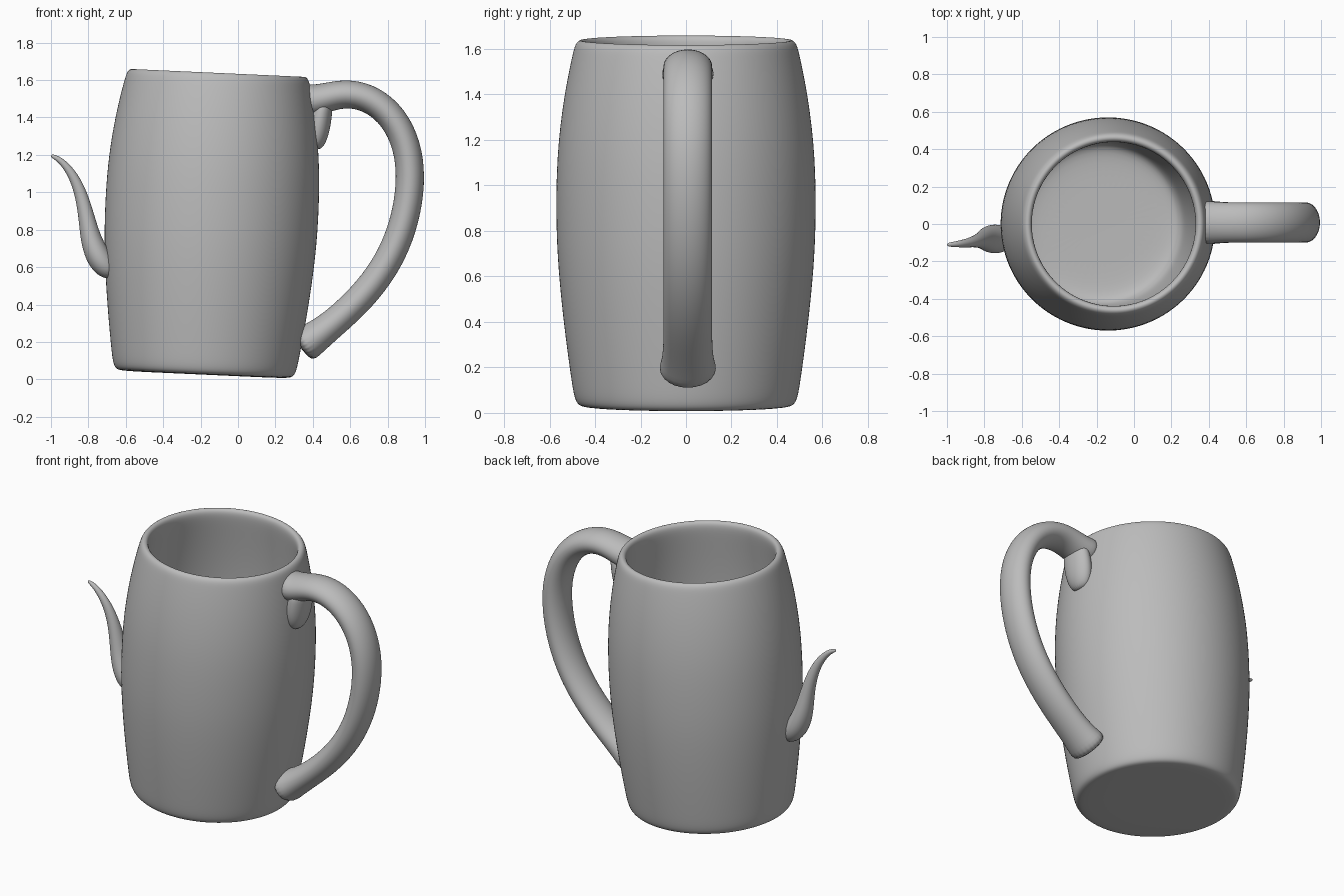
import bpy, bmesh, math
from mathutils import Vector, Matrix

cube = bpy.data.objects.get("Cube")
if cube:
    bpy.data.objects.remove(cube, do_unlink=True)

GREY = (0.5, 0.5, 0.5, 1)
clay = bpy.data.materials.new("grey_clay")
clay.use_nodes = True
clay.diffuse_color = GREY
clay.node_tree.nodes["Principled BSDF"].inputs["Base Color"].default_value = GREY


def loft(name, rings):
    """Skin a list of rings, cap both ends and smooth the result."""
    bm = bmesh.new()
    loops = [[bm.verts.new(p) for p in ring] for ring in rings]
    n = len(loops[0])
    for a, b in zip(loops, loops[1:]):
        for i in range(n):
            j = (i + 1) % n
            bm.faces.new((a[i], a[j], b[j], b[i]))
    bm.faces.new(loops[0])
    bm.faces.new(loops[-1])
    bmesh.ops.recalc_face_normals(bm, faces=bm.faces)
    mesh = bpy.data.meshes.new(name)
    bm.to_mesh(mesh)
    bm.free()
    mesh.shade_smooth()
    mesh.materials.append(clay)
    obj = bpy.data.objects.new(name, mesh)
    bpy.context.collection.objects.link(obj)
    sub = obj.modifiers.new("smooth", 'SUBSURF')
    sub.levels = sub.render_levels = 2
    return obj


def ellipse(center, u, v, sides=24):
    steps = [2 * math.pi * i / sides for i in range(sides)]
    return [center + u * math.cos(t) + v * math.sin(t) for t in steps]


def sweep(name, stations):
    """Oval tube; each station is (x, y, z, half width along y, half thickness)."""
    pts = [Vector(s[:3]) for s in stations]
    rings = []
    for i, (p, s) in enumerate(zip(pts, stations)):
        tangent = (pts[min(i + 1, len(pts) - 1)] - pts[max(i - 1, 0)]).normalized()
        normal = tangent.cross(Vector((0, 1, 0))).normalized()
        side = normal.cross(tangent)
        rings.append(ellipse(p, side * s[3], normal * s[4]))
    return loft(name, rings)


# Barrel-shaped hollow body: outside from the base up, over the rim, down inside
profile = [(0.2, 0), (0.44, 0), (0.475, 0.008), (0.492, 0.04), (0.505, 0.12),
           (0.53, 0.3), (0.553, 0.5), (0.569, 0.7), (0.573, 0.9), (0.568, 1.1),
           (0.55, 1.28), (0.524, 1.44), (0.498, 1.56), (0.487, 1.6),
           (0.468, 1.618), (0.447, 1.612), (0.436, 1.585), (0.446, 1.5),
           (0.472, 1.3), (0.492, 1.05), (0.492, 0.75), (0.475, 0.45),
           (0.45, 0.2), (0.43, 0.12), (0.38, 0.09), (0.2, 0.085)]
body = loft("body", [ellipse(Vector((0, 0, z)), Vector((r, 0, 0)), Vector((0, r, 0)), 48)
                     for r, z in profile])
# The whole body leans slightly toward the handle
body.matrix_world = Matrix.Translation((-0.18, 0, 0.025)) @ Matrix.Rotation(math.radians(2.6), 4, 'Y')

# Handle: hooked upper end, wide arc, flared foot
W, T = 0.108, 0.077
handle_path = [(0.35, 1.49, 1.1, 1.2), (0.42, 1.49, 1.04, 1.1), (0.5, 1.515, 1, 1),
               (0.6, 1.53, 1, 1), (0.72, 1.498, 1, 1), (0.835, 1.4, 1, 1),
               (0.905, 1.25, 1, 1), (0.925, 1.09, 1, 1), (0.907, 0.91, 1, 1),
               (0.85, 0.72, 1, 1), (0.755, 0.55, 1, 1), (0.63, 0.405, 1, 1),
               (0.5, 0.29, 1, 1), (0.4, 0.215, 1.08, 1.15), (0.33, 0.17, 1.3, 1.4)]
sweep("handle", [(x, 0.008, z, W * w, T * t) for x, z, w, t in handle_path])

# Curled end of the handle pressed against the body
sweep("handle_curl", [(0.46, 0.008, 1.5, 0.09, 0.05), (0.445, 0.008, 1.43, 0.1, 0.06),
                      (0.43, 0.008, 1.35, 0.1, 0.064), (0.42, 0.008, 1.28, 0.085, 0.055),
                      (0.405, 0.008, 1.23, 0.05, 0.035)])

# Thin curved spout tapering to a point
sweep("spout", [(-0.66, -0.08, 0.56, 0.045, 0.04), (-0.71, -0.08, 0.6, 0.075, 0.065),
                (-0.755, -0.08, 0.665, 0.08, 0.067), (-0.79, -0.08, 0.76, 0.065, 0.055),
                (-0.81, -0.085, 0.87, 0.048, 0.043), (-0.838, -0.09, 0.99, 0.034, 0.034),
                (-0.88, -0.1, 1.09, 0.025, 0.026), (-0.935, -0.107, 1.16, 0.018, 0.018),
                (-0.975, -0.11, 1.187, 0.013, 0.013), (-1.0, -0.11, 1.197, 0.008, 0.008)])
